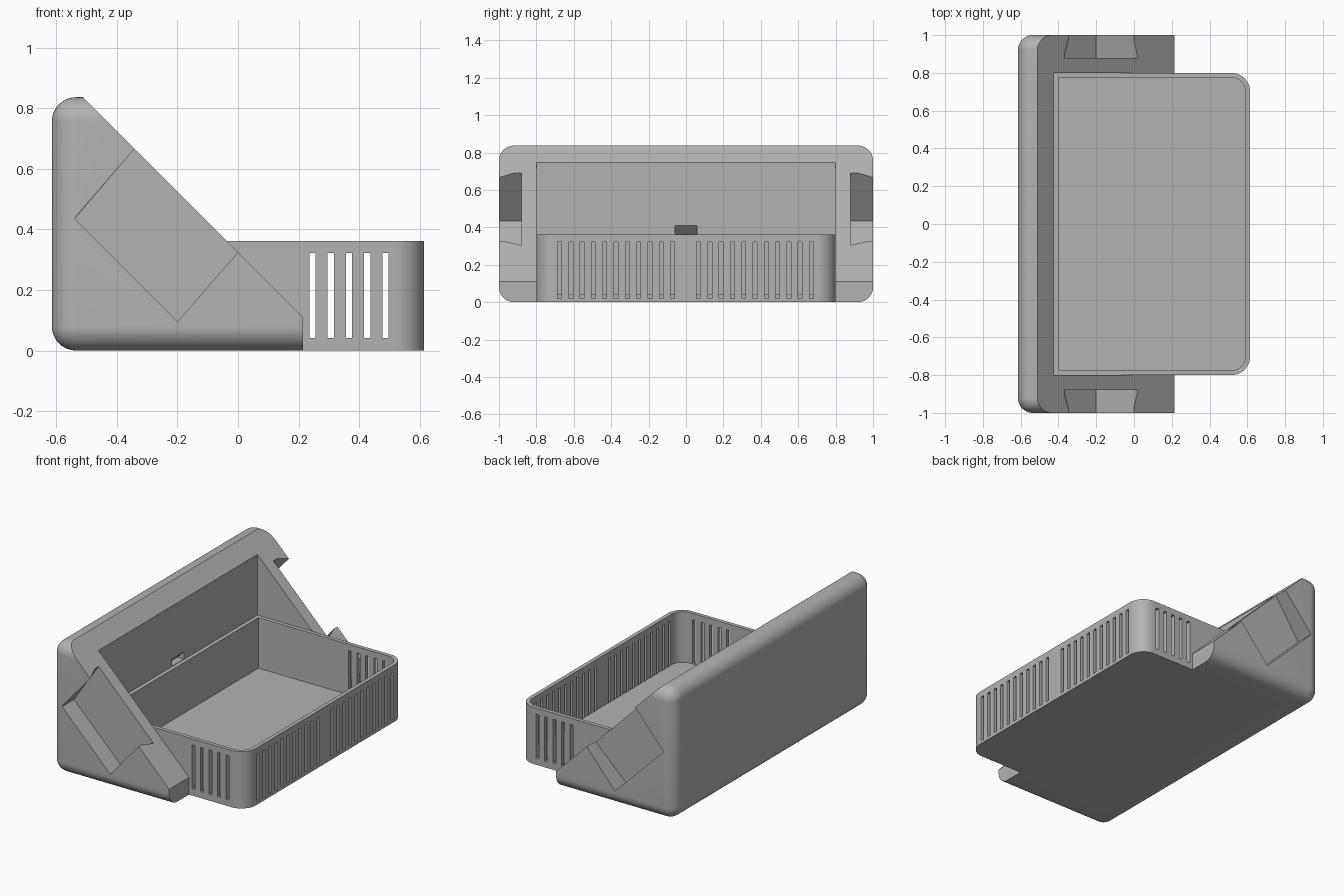
import bpy
import bmesh
import math
from mathutils import Vector

cube = bpy.data.objects.get("Cube")
if cube:
    bpy.data.objects.remove(cube)

grey = bpy.data.materials.new("plain grey")
grey.use_nodes = True
COLOUR = (0.45, 0.45, 0.45, 1)
grey.diffuse_color = COLOUR
grey.node_tree.nodes["Principled BSDF"].inputs["Base Color"].default_value = COLOUR


def make(name, bm):
    bmesh.ops.recalc_face_normals(bm, faces=bm.faces)
    mesh = bpy.data.meshes.new(name)
    bm.to_mesh(mesh)
    bm.free()
    mesh.materials.append(grey)
    obj = bpy.data.objects.new(name, mesh)
    bpy.context.collection.objects.link(obj)
    return obj


def add_box(bm, lo, hi):
    lo, hi = Vector(lo), Vector(hi)
    verts = bmesh.ops.create_cube(bm, size=1)["verts"]
    for v in verts:
        v.co = (lo + hi) / 2 + v.co * (hi - lo)


def add_loft(bm, ring_a, ring_b):
    """Closed solid between two matching rings of points."""
    a = [bm.verts.new(p) for p in ring_a]
    b = [bm.verts.new(p) for p in ring_b]
    bm.faces.new(a)
    bm.faces.new(b[::-1])
    for i in range(len(a)):
        j = (i + 1) % len(a)
        bm.faces.new((a[i], b[i], b[j], a[j]))


def carve(target, bm):
    """Subtract the solid in bm from the target."""
    cutter = make("cutter", bm)
    cutter.hide_render = True
    mod = target.modifiers.new("cut", "BOOLEAN")
    mod.operation = "DIFFERENCE"
    mod.solver = "EXACT"
    mod.object = cutter
    bpy.context.view_layer.objects.active = target
    bpy.ops.object.modifier_apply(modifier=mod.name)
    bpy.data.objects.remove(cutter)


def smooth(obj):
    bpy.ops.object.select_all(action="DESELECT")
    obj.select_set(True)
    bpy.context.view_layer.objects.active = obj
    bpy.ops.object.shade_smooth_by_angle(angle=math.radians(25))


# Wedge housing: rounded block trimmed by a flat end and a sloping plane
BACK, END, SLOPE = -0.615, 0.215, 0.325
bm = bmesh.new()
add_box(bm, (BACK, -1, 0), (0.8, 1, 0.837))
edges = [e for e in bm.edges if any(v.co.x < 0 for v in e.verts)]
bmesh.ops.bevel(bm, geom=edges, offset=0.08, segments=10, profile=0.5, affect="EDGES")
for point, normal in (((END, 0, 0), (1, 0, 0)), ((SLOPE, 0, 0), (1, 0, 1))):
    bmesh.ops.bisect_plane(bm, geom=bm.verts[:] + bm.edges[:] + bm.faces[:],
                           plane_co=point, plane_no=normal, clear_outer=True)
    rim = [e for e in bm.edges if e.is_boundary]
    bmesh.ops.contextual_create(bm, geom=rim)
housing = make("wedge_housing", bm)

# Pocket that receives the tray
POCKET, HALF = -0.423, 0.8
bm = bmesh.new()
add_box(bm, (POCKET, -HALF, -0.1), (1, HALF, 1))
carve(housing, bm)

# Flared side notches
deep, low = Vector((-0.54, 0.435)), Vector((-0.2, 0.095))


def notch_ring(top, bottom, y):
    ring = (deep, deep + (top - deep) * 1.4, low + (bottom - low) * 1.4, low)
    return [(p.x, y, p.y) for p in ring]


for side in (-1, 1):
    bm = bmesh.new()
    add_loft(bm, notch_ring(Vector((-0.34, 0.665)), Vector((0, 0.325)), side * 1.005),
             notch_ring(Vector((-0.367, 0.692)), Vector((0.02, 0.305)), side * 0.88))
    carve(housing, bm)

# Latch recess with a sloping roof
bm = bmesh.new()
profile = ((POCKET + 0.01, 0.365), (POCKET + 0.01, 0.42), (POCKET - 0.045, 0.365))
add_loft(bm, [(x, -0.06, z) for x, z in profile], [(x, 0.06, z) for x, z in profile])
carve(housing, bm)
smooth(housing)


# Open tray with two rounded corners
def tray_ring(inset, radius, z):
    x0, x1, y1 = POCKET + inset, -BACK - inset, HALF - inset
    arc = [(x1 - radius + radius * math.cos(a), y1 - radius + radius * math.sin(a))
           for a in (math.pi / 2 * i / 12 for i in range(13))]
    half = arc + [(x0, y1)]
    return [(x, y, z) for x, y in half] + [(x, -y, z) for x, y in half[::-1]]


WALL, FLOOR, RIM = 0.025, 0.04, 0.362
bm = bmesh.new()
add_loft(bm, tray_ring(0, 0.1, 0), tray_ring(0, 0.1, RIM))
tray = make("vent_tray", bm)
bm = bmesh.new()
add_loft(bm, tray_ring(WALL, 0.075, FLOOR), tray_ring(WALL, 0.075, 0.5))
carve(tray, bm)

# Vent slots: five in each side wall, two groups of eleven in the end wall
STEP, SLOT = 0.0604, 0.0105
bm = bmesh.new()
for i in range(5):
    x = 0.246 + i * STEP
    for lo, hi in ((-HALF - 0.02, -HALF + WALL + 0.01), (HALF - WALL - 0.01, HALF + 0.02)):
        add_box(bm, (x - SLOT, lo, FLOOR + 0.001), (x + SLOT, hi, 0.322))
for start in (-0.676, 0.067):
    for i in range(11):
        y = start + i * STEP
        add_box(bm, (-BACK - WALL - 0.001, y - SLOT, 0.021), (-BACK + 0.02, y + SLOT, 0.322))
carve(tray, bm)
smooth(tray)
